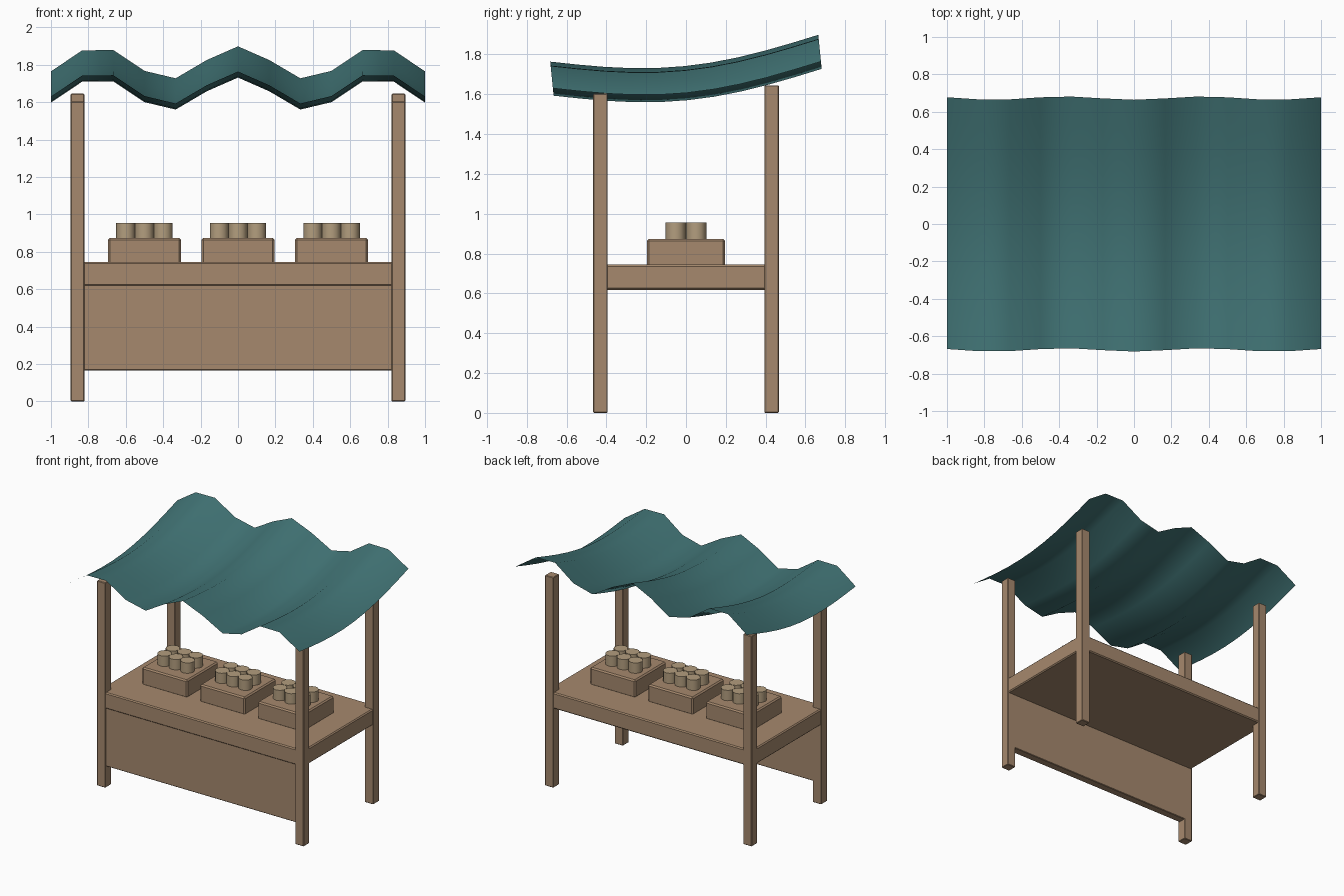
import bpy, bmesh, math

if "Cube" in bpy.data.objects:
    bpy.data.objects.remove(bpy.data.objects["Cube"])


def material(name, rgb):
    m = bpy.data.materials.new(name)
    m.diffuse_color = (*rgb, 1)
    m.use_nodes = True
    m.node_tree.nodes["Principled BSDF"].inputs["Base Color"].default_value = m.diffuse_color
    return m


WOOD = material("brown_wood", (0.38, 0.25, 0.155))
CLOTH = material("teal_cloth", (0.052, 0.17, 0.175))
GOODS = material("tan_goods", (0.45, 0.34, 0.21))


def add_object(name, bm, mat):
    mesh = bpy.data.meshes.new(name)
    bm.to_mesh(mesh)
    bm.free()
    mesh.materials.append(mat)
    ob = bpy.data.objects.new(name, mesh)
    bpy.context.collection.objects.link(ob)
    return ob


def box(name, lo, hi, bevel):
    bm = bmesh.new()
    bmesh.ops.create_cube(bm, size=1)
    for v in bm.verts:
        v.co = [l + (c + 0.5) * (h - l) for c, l, h in zip(v.co, lo, hi)]
    bmesh.ops.bevel(bm, geom=bm.edges[:], offset=bevel, segments=1,
                    affect='EDGES', profile=0.5)
    return add_object(name, bm, WOOD)


def smooth(ob, angle):
    bpy.ops.object.select_all(action='DESELECT')
    ob.select_set(True)
    bpy.context.view_layer.objects.active = ob
    bpy.ops.object.shade_smooth_by_angle(angle=math.radians(angle))


# Corner posts, the back pair a little taller
for side, sx in (("left", -1), ("right", 1)):
    for end, sy, top in (("front", -1, 1.603), ("back", 1, 1.645)):
        x, y, r = sx * 0.858, sy * 0.43, 0.0365
        box(f"{end}_{side}_post", (x - r, y - r, 0), (x + r, y + r, top), 0.004)

# Counter slab and front panel
box("counter", (-0.89, -0.463, 0.618), (0.89, 0.463, 0.744), 0.008)
box("front_panel", (-0.85, -0.457, 0.166), (0.85, -0.394, 0.64), 0.004)

# Three crates, each with six round goods
for name, cx in (("left", -0.5), ("middle", 0), ("right", 0.5)):
    box(f"{name}_crate", (cx - 0.195, -0.195, 0.735), (cx + 0.195, 0.195, 0.874), 0.01)
    bm = bmesh.new()
    for i in (-1, 0, 1):
        for j in (-1, 1):
            new = bmesh.ops.create_cone(bm, cap_ends=True, segments=12,
                                        radius1=0.051, radius2=0.051, depth=0.09)
            bmesh.ops.translate(bm, verts=new["verts"],
                                vec=(cx + i * 0.1, j * 0.052, 0.91))
    smooth(add_object(f"{name}_goods", bm, GOODS), 40)

# Cloth canopy: rippled across, sagging and tilted front to back
bm = bmesh.new()
bmesh.ops.create_grid(bm, x_segments=12, y_segments=10, size=1)
for v in bm.verts:
    x, y = v.co.x, v.co.y * 0.673
    ripple = 0.088 * math.cos(8.4 * x)
    v.co = (x, y - 0.1 * ripple,
            1.743 + 0.1 * y - 0.09 * math.cos(math.pi * y / 1.346) + ripple)
smooth(add_object("canopy", bm, CLOTH), 60)
